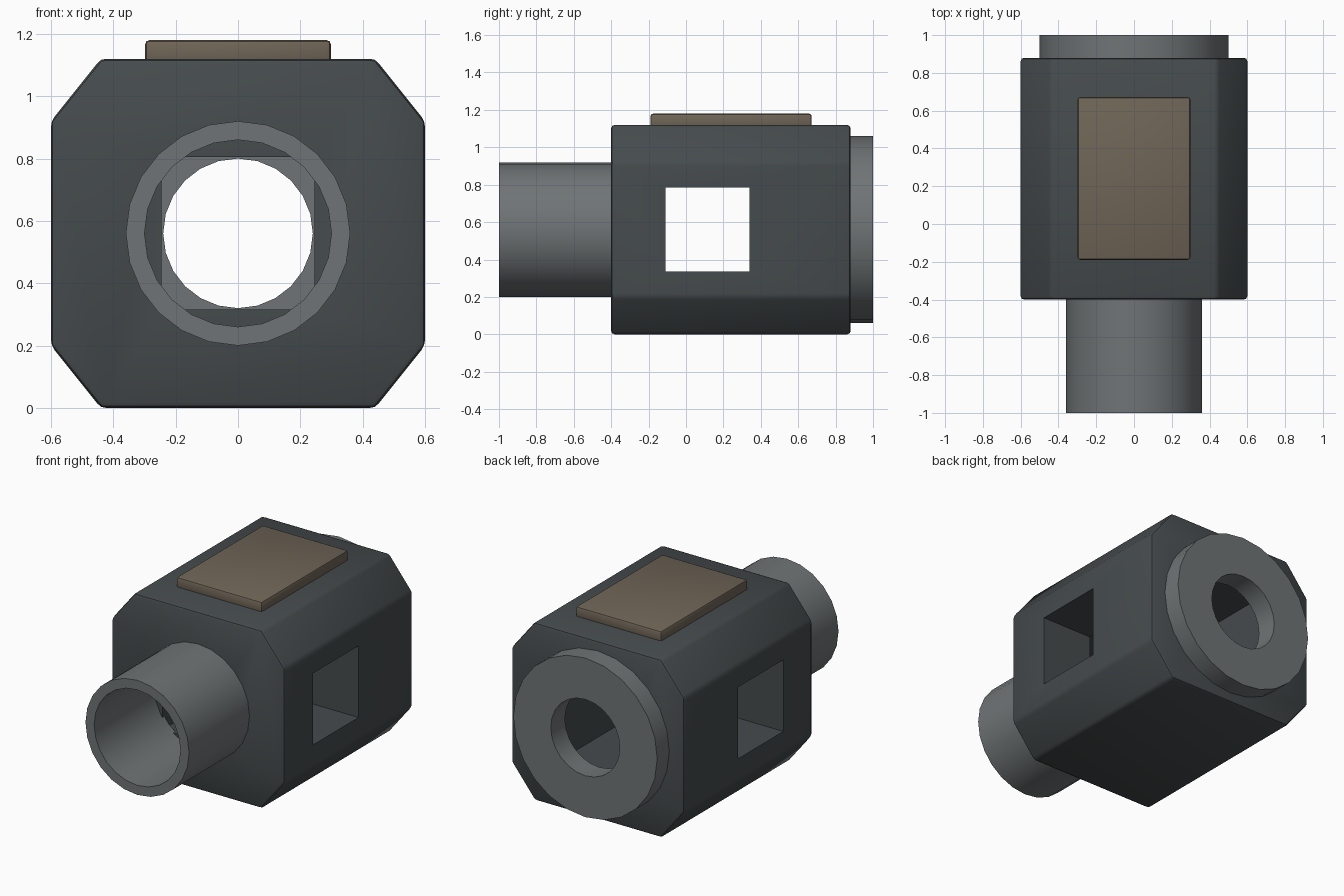
import bpy, math

if "Cube" in bpy.data.objects:
    bpy.data.objects.remove(bpy.data.objects["Cube"])

AXIS_Z = 0.56


def material(name, rgb):
    m = bpy.data.materials.new(name)
    m.diffuse_color = (*rgb, 1)
    m.use_nodes = True
    m.node_tree.nodes["Principled BSDF"].inputs["Base Color"].default_value = m.diffuse_color
    return m


DARK = material("dark_metal", (0.06, 0.07, 0.074))
GREY = material("grey_metal", (0.16, 0.175, 0.18))
TAN = material("tan_pad", (0.16, 0.13, 0.095))


def make(name, verts, faces, mat=None):
    me = bpy.data.meshes.new(name)
    me.from_pydata(verts, [], faces)
    ob = bpy.data.objects.new(name, me)
    bpy.context.collection.objects.link(ob)
    if mat:
        me.materials.append(mat)
    bpy.context.view_layer.objects.active = ob
    bpy.ops.object.select_all(action='DESELECT')
    ob.select_set(True)
    bpy.ops.object.mode_set(mode='EDIT')
    bpy.ops.mesh.select_all(action='SELECT')
    bpy.ops.mesh.normals_make_consistent(inside=False)
    bpy.ops.object.mode_set(mode='OBJECT')
    return ob


def extrude_y(name, outline, y0, y1, mat=None):
    n = len(outline)
    verts = [(x, y, z) for y in (y0, y1) for x, z in outline]
    faces = [(i, (i + 1) % n, n + (i + 1) % n, n + i) for i in range(n)]
    faces += [tuple(range(n)), tuple(range(2 * n - 1, n - 1, -1))]
    return make(name, verts, faces, mat)


def box(name, x, y0, y1, z0, z1, mat=None):
    return extrude_y(name, [(-x, z0), (x, z0), (x, z1), (-x, z1)], y0, y1, mat)


def ring(name, r_in, r_out, y0, y1, mat, n=24):
    verts, faces = [], []
    for i in range(n):
        a = 2 * math.pi * i / n
        for r, y in ((r_in, y0), (r_out, y0), (r_out, y1), (r_in, y1)):
            verts.append((r * math.cos(a), y, AXIS_Z + r * math.sin(a)))
        j = (i + 1) % n
        for k in range(4):
            m = (k + 1) % 4
            faces.append((4 * i + k, 4 * i + m, 4 * j + m, 4 * j + k))
    return make(name, verts, faces, mat)


def activate(ob):
    bpy.ops.object.select_all(action='DESELECT')
    ob.select_set(True)
    bpy.context.view_layer.objects.active = ob


def bevel(ob, width):
    activate(ob)
    m = ob.modifiers.new("bevel", 'BEVEL')
    m.width, m.segments, m.limit_method = width, 2, 'ANGLE'
    bpy.ops.object.modifier_apply(modifier=m.name)


def cut(ob, cutter):
    activate(ob)
    m = ob.modifiers.new("cut", 'BOOLEAN')
    m.operation, m.solver, m.object = 'DIFFERENCE', 'EXACT', cutter
    bpy.ops.object.modifier_apply(modifier=m.name)
    bpy.data.objects.remove(cutter, do_unlink=True)


def smooth(ob):
    activate(ob)
    bpy.ops.object.shade_smooth_by_angle(angle=math.radians(35))


# Chamfered housing with a square bore and a side window right through
half = [(0.44, 0), (0.6, 0.2), (0.6, 0.92), (0.44, 1.12)]
body = extrude_y("housing", half + [(-x, z) for x, z in reversed(half)],
                 -0.4, 0.88, DARK)
bevel(body, 0.018)
cut(body, box("bore_cutter", 0.245, -0.6, 1.1, AXIS_Z - 0.245, AXIS_Z + 0.245))
cut(body, box("window_cutter", 0.8, -0.11, 0.34, AXIS_Z - 0.225, AXIS_Z + 0.225))

# Front tube and rear flange
tube = ring("front_tube", 0.30, 0.36, -1.0, -0.38, GREY)
flange = ring("rear_flange", 0.24, 0.50, 0.86, 1.0, GREY)

# Top pad
pad = box("top_pad", 0.298, -0.19, 0.672, 1.10, 1.18, TAN)
bevel(pad, 0.014)

for ob in (body, tube, flange, pad):
    smooth(ob)
